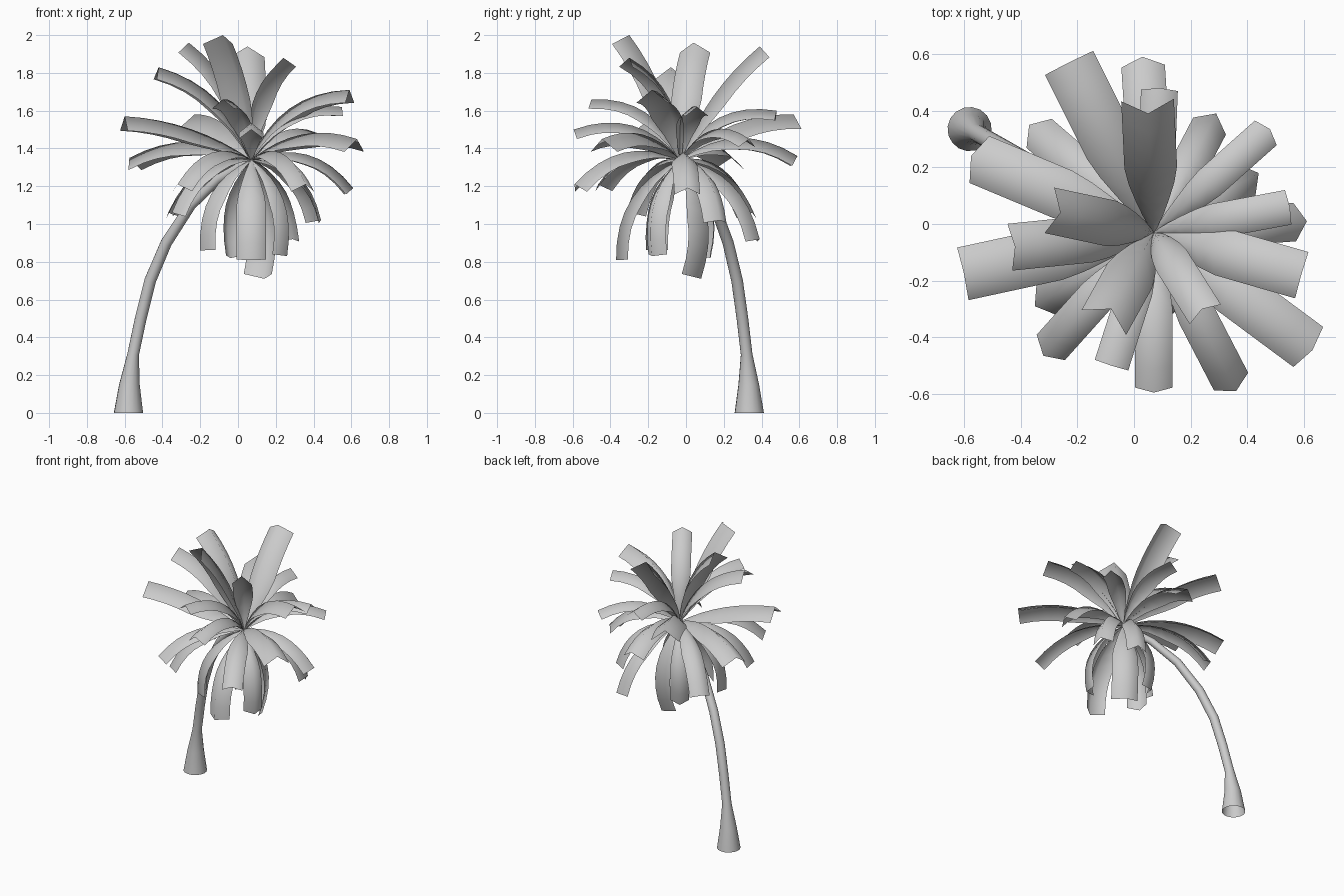
import bpy
import math
from mathutils import Vector

default_cube = bpy.data.objects.get("Cube")
if default_cube:
    bpy.data.objects.remove(default_cube, do_unlink=True)

CROWN = Vector((0.07, -0.03, 1.34))
FROND_LENGTH = 0.73
UP = Vector((0, 0, 1))


def make_material(name, color):
    material = bpy.data.materials.new(name)
    material.use_nodes = True
    material.diffuse_color = color
    material.node_tree.nodes["Principled BSDF"].inputs["Base Color"].default_value = color
    return material


def add_object(name, verts, faces, material):
    mesh = bpy.data.meshes.new(name)
    mesh.from_pydata(verts, [], faces)
    mesh.materials.append(material)
    mesh.update()
    for polygon in mesh.polygons:
        polygon.use_smooth = True
    obj = bpy.data.objects.new(name, mesh)
    bpy.context.collection.objects.link(obj)
    return obj


def bridge(rows, columns, closed):
    """Quads joining consecutive rows of a vertex grid."""
    faces = []
    for row in range(rows - 1):
        for col in range(columns if closed else columns - 1):
            a = row * columns + col
            b = row * columns + (col + 1) % columns
            faces.append((a, b, b + columns, a + columns))
    return faces


def add_trunk(path, sides, material):
    """Open tapered tube leaning in one vertical plane; path holds x, z, radius."""
    lean = Vector((0.65, -0.365, 0)).normalized()
    across = UP.cross(lean)
    centres = [Vector((x, 0.335 - 0.56 * (x + 0.58), z)) for x, z, _ in path]
    verts = []
    for i, centre in enumerate(centres):
        if i < 2:
            tangent = UP
        else:
            after = centres[min(i + 1, len(centres) - 1)]
            tangent = (after - centres[i - 1]).normalized()
        side = across.cross(tangent)
        for k in range(sides):
            angle = math.tau * k / sides
            offset = side * math.cos(angle) + across * math.sin(angle)
            verts.append(centre + offset * path[i][2])
    return add_object("trunk", verts, bridge(len(path), sides, True), material)


def add_frond(name, tip, half_width, material, segments=8):
    """Arching leaf with a raised middle ridge, from the crown to its tip."""
    chord = tip - CROWN
    radial = Vector((chord.x, chord.y, 0)).normalized()
    side = UP.cross(radial)
    size = chord.length
    # The shorter the reach, the more the leaf has to bend
    bow = math.sqrt(max(0, 3 * size * (FROND_LENGTH - size) / 8))
    bow = min(max(bow, 0.05), 0.105)
    bulge = chord.cross(side).normalized()
    control = CROWN + chord / 2 + bulge * bow * 2
    verts = []
    for i in range(segments + 1):
        t = i / segments
        point = CROWN * (1 - t) ** 2 + control * 2 * t * (1 - t) + tip * t * t
        tangent = (control - CROWN) * (1 - t) + (tip - control) * t
        normal = tangent.cross(side).normalized()
        half = half_width * (0.06 + 0.94 * min(1, t / 0.45) ** 0.8)
        drop = normal * half * 0.8
        verts += [point - side * half - drop, point, point + side * half - drop]
    return add_object(name, verts, bridge(segments + 1, 3, False), material)


grey = make_material("pale grey", (0.6, 0.6, 0.6, 1))

# Trunk: flared foot, then a slim stem bending over to the crown
add_trunk([(-0.58, 0, 0.078), (-0.575, 0.15, 0.055), (-0.555, 0.31, 0.031),
           (-0.515, 0.5, 0.031), (-0.465, 0.7, 0.031), (-0.38, 0.9, 0.03),
           (-0.25, 1.1, 0.028), (-0.1, 1.24, 0.025), (0.07, 1.34, 0.02)], 16, grey)

# Fronds grouped by tier: tip x, y, z and half width
TIERS = {
    "upper_frond": [
        (-0.08, -0.3, 2, 0.09), (0.24, -0.3, 1.88, 0.065), (0.05, 0.39, 1.94, 0.093),
        (-0.26, 0.04, 1.96, 0.082), (-0.42, -0.08, 1.83, 0.083)],
    "middle_frond": [
        (0.09, 0.48, 1.6, 0.065), (-0.23, 0.57, 1.58, 0.095), (0.03, 0.59, 1.36, 0.077),
        (0.48, 0.335, 1.45, 0.058), (0.55, 0.06, 1.62, 0.062), (0.59, -0.18, 1.71, 0.085),
        (0.63, -0.445, 1.45, 0.088), (0.07, -0.595, 1.5, 0.066),
        (-0.08, -0.5, 1.66, 0.062), (-0.6, -0.175, 1.57, 0.095),
        (-0.575, 0.24, 1.35, 0.09)],
    "lower_frond": [
        (0.61, 0.01, 1.19, 0.068), (0.44, 0.18, 1.02, 0.07), (0.29, 0.39, 0.92, 0.065),
        (0.36, -0.59, 1.21, 0.068), (-0.32, -0.465, 1.21, 0.067),
        (-0.35, -0.29, 1.06, 0.063), (-0.37, 0.35, 1.06, 0.068)],
    "hanging_frond": [
        (0.07, -0.37, 0.81, 0.078), (-0.2, -0.18, 0.86, 0.068),
        (0.26, -0.18, 0.83, 0.063), (-0.04, 0.13, 0.82, 0.06),
        (0.14, 0.08, 0.71, 0.088)],
}
for tier, fronds in TIERS.items():
    for number, (x, y, z, half_width) in enumerate(fronds, 1):
        add_frond(f"{tier}_{number}", Vector((x, y, z)), half_width, grey)
